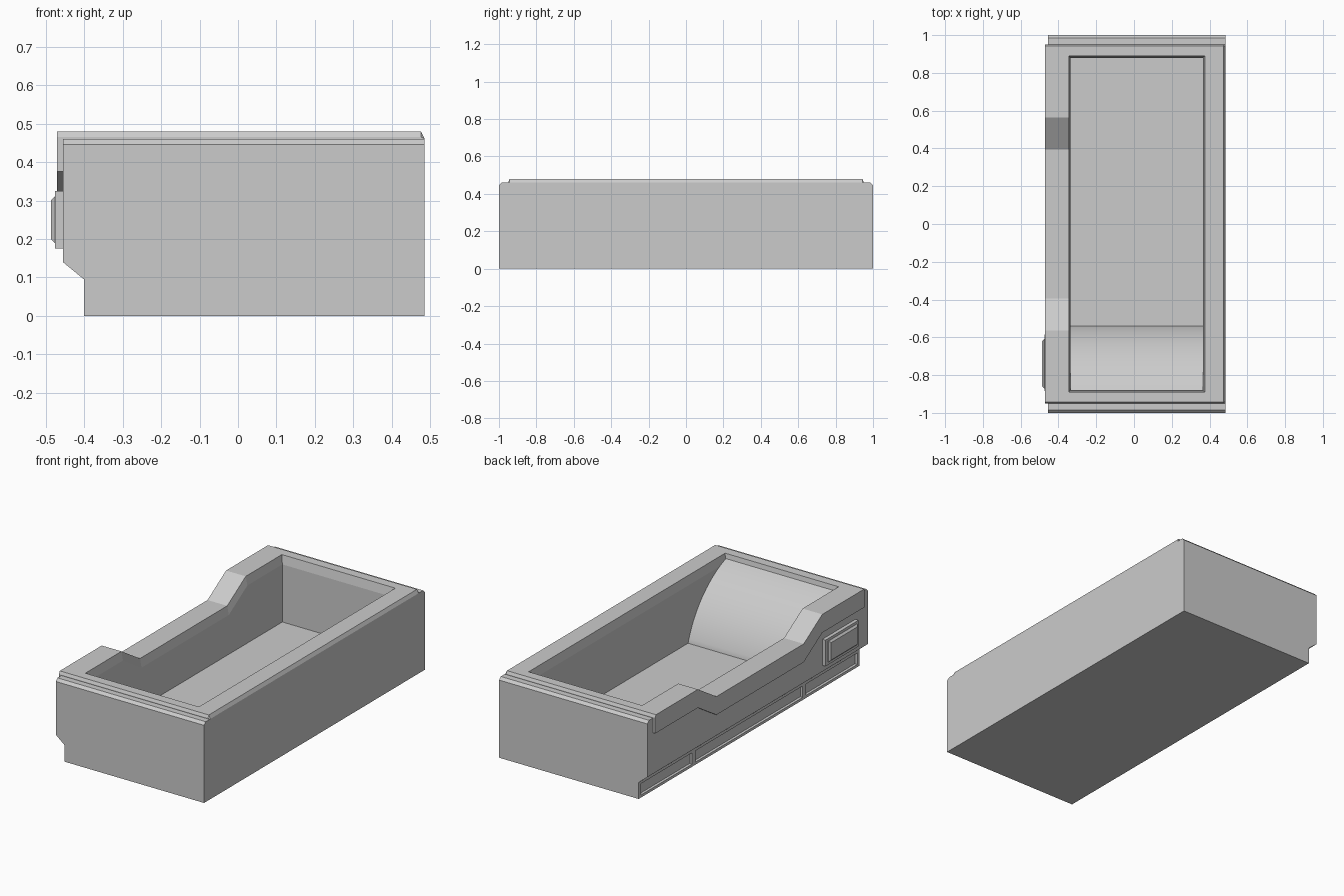
import bpy, bmesh
from math import sin, cos, radians

cube = bpy.data.objects.get("Cube")
if cube:
    bpy.data.objects.remove(cube, do_unlink=True)

grey = bpy.data.materials.new("light_grey")
grey.use_nodes = True
COLOUR = (0.6, 0.6, 0.6, 1)
grey.diffuse_color = COLOUR
grey.node_tree.nodes["Principled BSDF"].inputs["Base Color"].default_value = COLOUR


def loft(name, rings):
    """Skin a closed solid through rings with equal point counts."""
    bm = bmesh.new()
    loops = [[bm.verts.new(p) for p in ring] for ring in rings]
    for a, b in zip(loops, loops[1:]):
        for i in range(len(a)):
            j = (i + 1) % len(a)
            bm.faces.new((a[i], a[j], b[j], b[i]))
    bm.faces.new(loops[0])
    bm.faces.new(loops[-1])
    bmesh.ops.remove_doubles(bm, verts=bm.verts, dist=1e-5)
    bmesh.ops.dissolve_degenerate(bm, edges=bm.edges, dist=1e-6)
    bmesh.ops.recalc_face_normals(bm, faces=bm.faces)
    mesh = bpy.data.meshes.new(name)
    bm.to_mesh(mesh)
    bm.free()
    mesh.materials.append(grey)
    obj = bpy.data.objects.new(name, mesh)
    bpy.context.collection.objects.link(obj)
    return obj


def side_rect(x, y0, y1, z0, z1):
    return [(x, y0, z0), (x, y1, z0), (x, y1, z1), (x, y0, z1)]


def cut(target, cutter):
    mod = target.modifiers.new("cut", "BOOLEAN")
    mod.operation = "DIFFERENCE"
    mod.solver = "EXACT"
    mod.object = cutter
    bpy.context.view_layer.objects.active = target
    bpy.ops.object.modifier_apply(modifier=mod.name)
    bpy.data.objects.remove(cutter, do_unlink=True)


TOP, DIP = 0.48, 0.375          # rim height and lowered entry height
DIP_OUT, DIP_IN = 0.563, 0.395  # where the entry slopes start and end
LEFT, LIP = -0.455, -0.47       # side wall and its overhanging lip


# Outer shell: one cross-section swept along the length
def shell_ring(y, h, d, edge, low):
    pts = [(-0.4, 0), (0.485, 0), (0.485, min(h, 0.46)), (0.475, h),
           (-0.2, h), (-0.2, d), (edge, d), (edge, low),
           (LEFT, low), (LEFT, 0.14), (-0.4, 0.095)]
    return [(x, y, z) for x, z in pts]


half = [(1, 0.445, 0.445, LEFT, 0.375), (0.985, 0.46, 0.46, LEFT, 0.375),
        (0.95, 0.46, 0.46, LEFT, 0.375), (0.95, 0.465, 0.465, LIP, 0.375),
        (0.943, TOP, TOP, LIP, 0.375), (DIP_OUT, TOP, TOP, LIP, 0.375),
        (DIP_IN, TOP, DIP, LIP, DIP - 0.105)]
stations = [(-s[0],) + s[1:] for s in half] + half[::-1]
shell = loft("tub_shell", [shell_ring(*s) for s in stations])

# Basin with a narrow bevel that follows the lowered entry
XL, XR, BEVEL = -0.335, 0.365, 0.012


def basin_ring(y, floor, d):
    pts = [(XL, floor), (XR, floor), (XR, 0.43), (XR + BEVEL, 0.49),
           (XR + BEVEL, 0.6), (XL - BEVEL, 0.6),
           (XL - BEVEL, d + 0.01), (XL, d - 0.05)]
    return [(x, y, z) for x, z in pts]


def basin_end(y):
    a, b, z = XL - BEVEL, XR + BEVEL, 0.49
    pts = [(a, z), (b, z), (b, z), (b, z), (b, 0.6), (a, 0.6), (a, z), (a, z)]
    return [(x, y, z) for x, z in pts]


half = [(0.88, 0.43, TOP), (0.88, 0.1, TOP), (DIP_OUT, 0.1, TOP), (DIP_IN, 0.1, DIP)]
rings = [basin_end(-0.892)]
rings += [basin_ring(-y, f, d) for y, f, d in half]
rings += [basin_ring(*s) for s in half[::-1]]
rings += [basin_end(0.892)]
cut(shell, loft("basin_cutter", rings))

# Recessed plinth panels below the entry side
for y0, y1 in ((-0.98, -0.515), (-0.485, 0.485), (0.515, 0.98)):
    cut(shell, loft("plinth_cutter", [side_rect(x, y0, y1, 0.015, 0.08)
                                      for x in (-0.45, -0.385)]))

# Curved backrest inside the front end
profile = [(-0.885, 0.09), (-0.54, 0.09)]
R, STEPS = 0.562, 20
for i in range(STEPS + 1):
    a = radians(72 - 52 * i / STEPS)
    profile.append((-0.54 - R * (sin(radians(72)) - sin(a)),
                    0.1 + R * (cos(a) - cos(radians(72)))))
backrest = loft("backrest", [[(x, y, z) for y, z in profile] for x in (XL, XR)])
bpy.ops.object.select_all(action="DESELECT")
backrest.select_set(True)
bpy.context.view_layer.objects.active = backrest
bpy.ops.object.shade_smooth_by_angle(angle=radians(30))

# Control panel: base plate and raised bevelled screen
loft("control_plate", [side_rect(x, -0.885, -0.585, 0.175, 0.325)
                       for x in (-0.45, -0.475)])
loft("control_screen", [side_rect(-0.47, -0.87, -0.61, 0.19, 0.31),
                        side_rect(-0.476, -0.87, -0.61, 0.19, 0.31),
                        side_rect(-0.486, -0.86, -0.62, 0.2, 0.3)])
